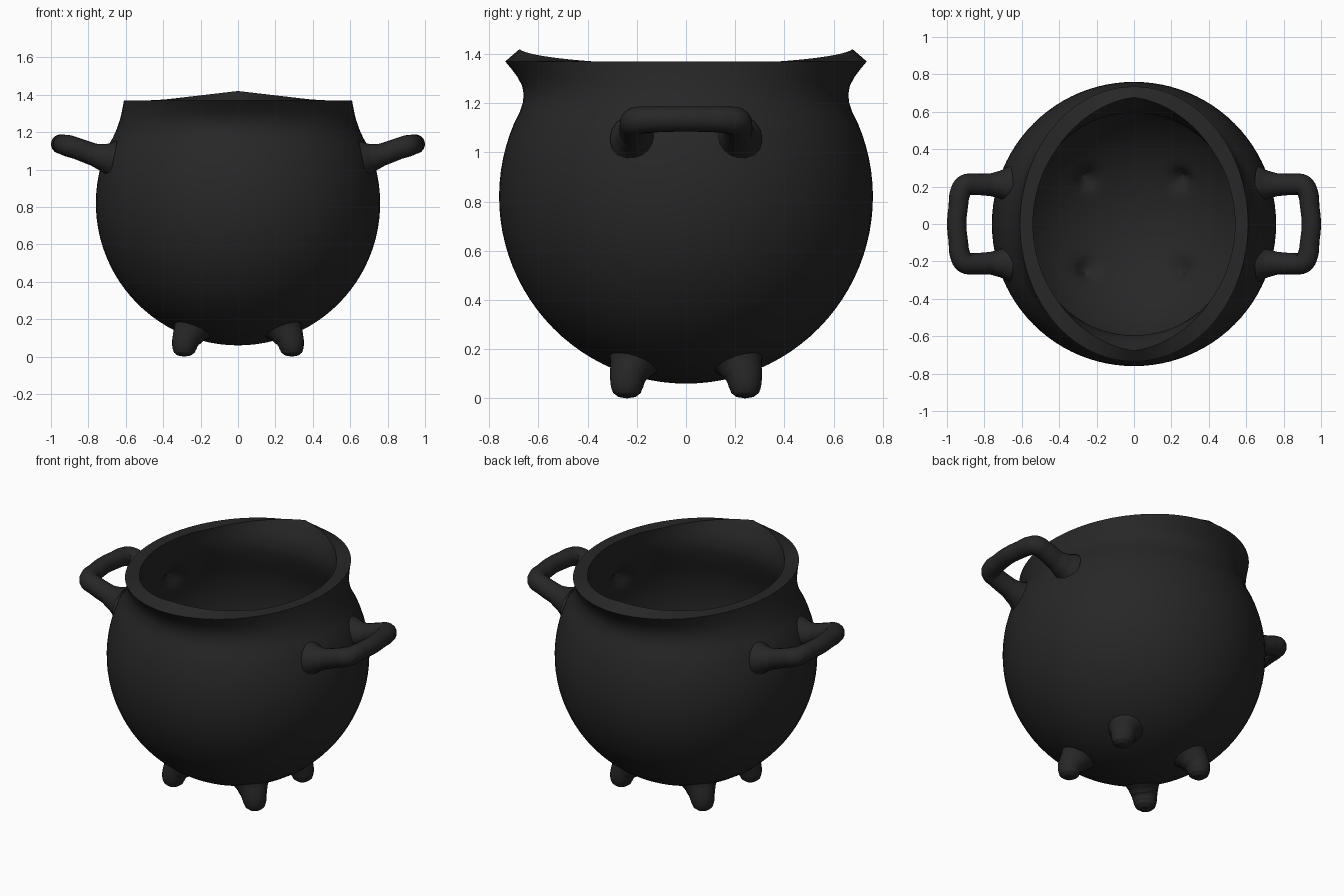
import bpy, bmesh
from math import sin, cos, pi, sqrt, exp, asin
from mathutils import Vector

if "Cube" in bpy.data.objects:
    bpy.data.objects.remove(bpy.data.objects["Cube"])

iron = bpy.data.materials.new("dark_iron")
iron.diffuse_color = (0.02, 0.02, 0.02, 1)
iron.use_nodes = True
iron.node_tree.nodes["Principled BSDF"].inputs["Base Color"].default_value = iron.diffuse_color
SEG = 96
CZ = 0.82


def sphere_rings(r, z_top, n):
    """(rx, ry, z) rings from near the bottom pole up to z_top."""
    end = asin((z_top - CZ) / r)
    rings = []
    for i in range(1, n + 1):
        a = -pi / 2 + (end + pi / 2) * i / n
        rings.append((r * cos(a), r * cos(a), CZ + r * sin(a)))
    return rings


# body: outer bowl and oval flared neck, peaked rim, then the inner wall
outer = sphere_rings(0.76, 1.12, 30) + [
    (0.672, 0.676, 1.165), (0.655, 0.664, 1.20), (0.642, 0.66, 1.235),
    (0.63, 0.666, 1.27), (0.622, 0.684, 1.305), (0.615, 0.71, 1.34), (0.61, 0.735, 1.37)]
inner = [(0.545, 0.622, 1.34), (0.555, 0.605, 1.30), (0.568, 0.595, 1.25),
         (0.59, 0.598, 1.20), (0.615, 0.618, 1.14)] + sphere_rings(0.69, 1.09, 44)[::-1]
pits = [Vector((sx * 0.25, sy * 0.24, 0.22)) for sx in (-1, 1) for sy in (-1, 1)]
pits += [Vector((sx * 0.61, sy * 0.21, 1.06)) for sx in (-1, 1) for sy in (-1, 1)]

bm = bmesh.new()


def ring(rx, ry, z, kind):
    verts = []
    for k in range(SEG):
        a = 2 * pi * k / SEG
        p = Vector((rx * cos(a), ry * sin(a), z))
        if kind == "peak":
            t = max(0, 1 - abs(p.x) / 0.43)
            p.z += 0.05 * t
            p.y += (0.055 * t) * (1 if p.y > 0 else -1)
        elif kind == "inner":
            # hollows behind the legs and handle roots
            push = sum(0.05 * exp(-((p - c).length / 0.05) ** 2) for c in pits)
            p += (p - Vector((0, 0, CZ))).normalized() * push
        verts.append(bm.verts.new(p))
    return verts


rows = [ring(*r, "outer") for r in outer]
rows.append(ring(0.54, 0.622, 1.37, "peak"))
rows += [ring(*r, "inner") for r in inner]
for a, b in zip(rows, rows[1:]):
    for k in range(SEG):
        j = (k + 1) % SEG
        bm.faces.new((a[k], a[j], b[j], b[k]))
for row, z in ((rows[0], CZ - 0.76), (rows[-1], CZ - 0.69)):
    pole = bm.verts.new((0, 0, z))
    for k in range(SEG):
        bm.faces.new((row[k], row[(k + 1) % SEG], pole))
bmesh.ops.recalc_face_normals(bm, faces=bm.faces)
mesh = bpy.data.meshes.new("cauldron_body")
bm.to_mesh(mesh)
bm.free()
body = bpy.data.objects.new("cauldron_body", mesh)
bpy.context.collection.objects.link(body)


def tube(name, pts):
    """Smooth tube through (x, y, z, radius) points, converted to a mesh."""
    cu = bpy.data.curves.new(name, 'CURVE')
    cu.dimensions = '3D'
    cu.bevel_depth = 1
    cu.bevel_resolution = 6
    sp = cu.splines.new('BEZIER')
    sp.resolution_u = 8
    sp.bezier_points.add(len(pts) - 1)
    for bp, (x, y, z, r) in zip(sp.bezier_points, pts):
        bp.co = (x, y, z)
        bp.radius = r
        bp.handle_left_type = bp.handle_right_type = 'AUTO'
    ob = bpy.data.objects.new(name, cu)
    bpy.context.collection.objects.link(ob)
    bpy.ops.object.select_all(action='DESELECT')
    ob.select_set(True)
    bpy.context.view_layer.objects.active = ob
    bpy.ops.object.convert(target='MESH')
    return bpy.context.view_layer.objects.active


parts = [body]
for sx, side in ((-1, "left"), (1, "right")):
    # loop handle with flared roots and a bowed grip
    half = [(0.665, 0.21, 1.055, 0.10), (0.715, 0.21, 1.065, 0.075), (0.77, 0.21, 1.08, 0.06),
            (0.86, 0.212, 1.112, 0.057), (0.905, 0.205, 1.126, 0.058),
            (0.928, 0.17, 1.132, 0.055), (0.94, 0.09, 1.135, 0.052)]
    path = half + [(0.948, 0, 1.136, 0.052)] + [(x, -y, z, r) for x, y, z, r in half[::-1]]
    parts.append(tube(side + "_handle", [(sx * x, y, z, r) for x, y, z, r in path]))
    # stubby feet blending into the bowl
    for sy, end in ((-1, "front"), (1, "back")):
        leg = [(0.235, 0.205, 0.175, 0.12), (0.262, 0.225, 0.125, 0.088), (0.278, 0.236, 0.09, 0.075),
               (0.286, 0.24, 0.05, 0.067), (0.287, 0.24, 0.022, 0.057),
               (0.287, 0.24, 0.006, 0.036), (0.287, 0.24, 0, 0.001)]
        parts.append(tube(end + "_" + side + "_leg", [(sx * x, sy * y, z, r) for x, y, z, r in leg]))

for ob in parts:
    ob.data.materials.clear()
    ob.data.materials.append(iron)
    bpy.ops.object.select_all(action='DESELECT')
    ob.select_set(True)
    bpy.context.view_layer.objects.active = ob
    bpy.ops.object.shade_smooth_by_angle(angle=0.6)
